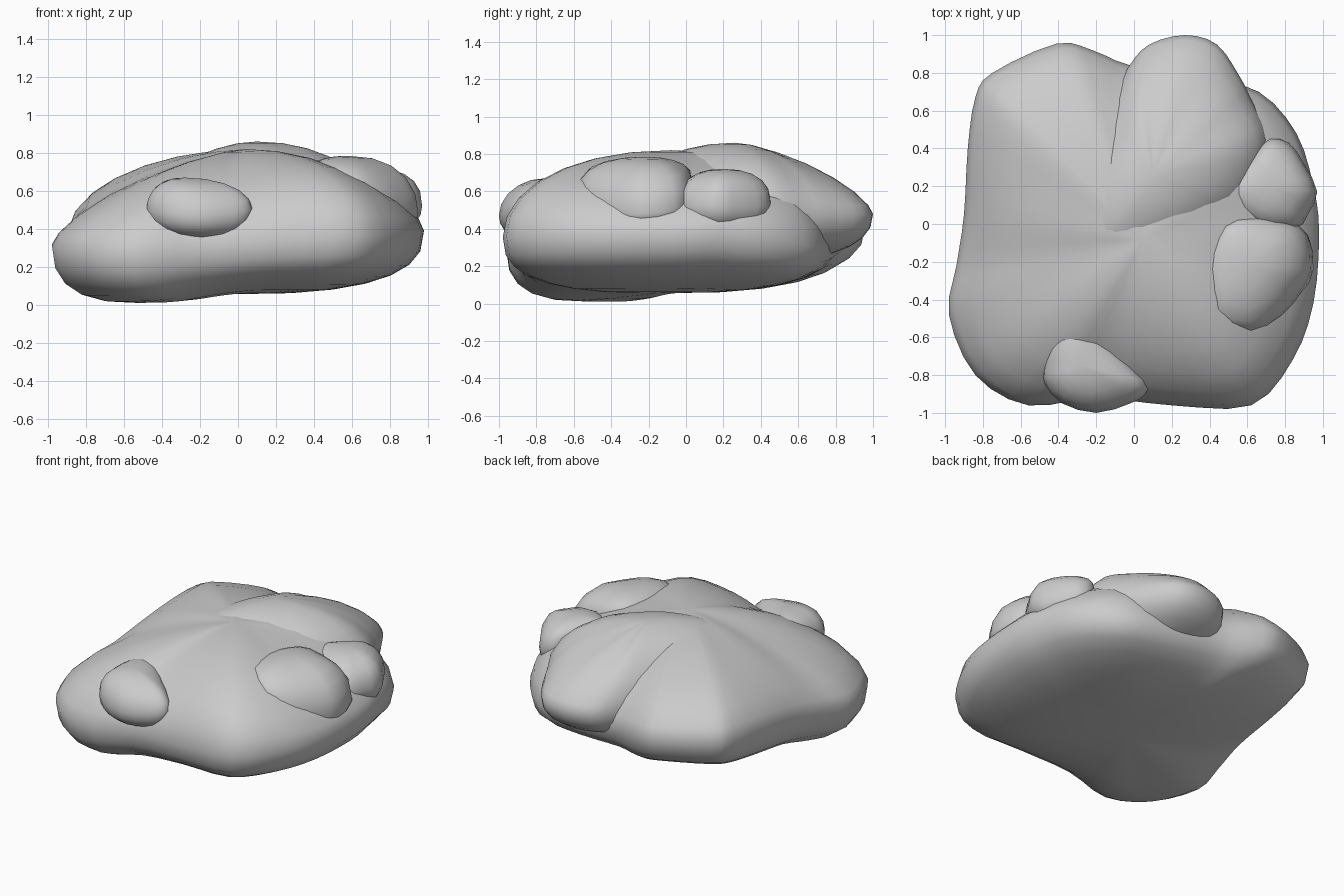
import bpy, bmesh, math
from mathutils import Vector


def smooth_loop(pts, n):
    """Closed Catmull-Rom loop through 5D points, n samples per span."""
    out, k = [], len(pts)
    for i in range(k):
        a, b, c, d = (Vector((*p, 0)[:5]) for p in (pts[(i + j) % k] for j in (-1, 0, 1, 2)))
        for s in range(n):
            t = s / n
            out.append(0.5 * (2 * b + (c - a) * t + (2 * a - 5 * b + 4 * c - d) * t * t
                              + (3 * b - a - 3 * c + d) * t ** 3))
    return out


def boulder(name, girdle, top, bottom, under=0.75, n=3, steps=7):
    """Lump from girdle points (x, y, z, top roundness, optional underside sag) to two poles."""
    bm = bmesh.new()
    loop = smooth_loop(girdle, n)
    rings = []
    for j in range(-steps + 1, steps):
        t = abs(j) / steps * math.pi / 2
        pole = Vector(top if j > 0 else bottom)
        ring = []
        for p in loop:
            e = p[3] if j > 0 else under
            sag = p[4] * math.sin(2 * t) if j < 0 else 0
            u, h = math.cos(t) ** e, math.sin(t) ** e
            ring.append(bm.verts.new((pole.x + (p[0] - pole.x) * u,
                                      pole.y + (p[1] - pole.y) * u,
                                      p[2] + (pole.z - p[2]) * h - sag)))
        rings.append(ring)
    m = len(loop)
    for lo, hi in zip(rings, rings[1:]):
        for i in range(m):
            k = (i + 1) % m
            bm.faces.new((lo[i], lo[k], hi[k], hi[i]))
    for ring, pole in ((rings[0], bottom), (rings[-1], top)):
        v = bm.verts.new(pole)
        for i in range(m):
            bm.faces.new((ring[i], ring[(i + 1) % m], v))
    bmesh.ops.recalc_face_normals(bm, faces=bm.faces)
    for f in bm.faces:
        f.smooth = True
    me = bpy.data.meshes.new(name)
    bm.to_mesh(me)
    bm.free()
    ob = bpy.data.objects.new(name, me)
    bpy.context.collection.objects.link(ob)
    return ob


# Main mass: front, right side and back left lobe
boulder("main_rock", [
    (-.98, -.48, .31, 1.4, .08), (-.84, -.80, .30, 1.3, .08), (-.56, -.96, .28, 1.2, .07),
    (-.20, -.92, .31, 1.2, .03), (.20, -.96, .34, 1.0), (.62, -.96, .36, .95),
    (.84, -.72, .37, 1.05), (.95, -.42, .38, 1.2), (.98, -.05, .39, 1.25),
    (.95, .20, .40, 1.25), (.86, .48, .35, 1.1), (.66, .70, .30, 1.0),
    (.35, .78, .32, 1.1), (-.02, .84, .38, 1.2), (-.22, .92, .42, 1.2),
    (-.41, .955, .43, 1.1, -.03), (-.75, .80, .44, 1.05, -.03), (-.84, .67, .44, 1.05, -.02),
    (-.88, .40, .43, 1.15), (-.90, .05, .38, 1.2, .02), (-.94, -.22, .34, 1.35, .06)],
    top=(.05, -.08, .82), bottom=(-.05, -.15, .055))

# Back right lobe
boulder("back_right_rock", [
    (-.03, .83, .46, 1.2), (.08, .95, .47, 1.4), (.27, 1.0, .48, 1.4),
    (.44, .95, .48, 1.4), (.56, .78, .48, 1.2), (.62, .66, .48, 1.1),
    (.71, .45, .50, 1.0), (.65, .18, .50, 1.0), (.50, 0, .50, 1.0),
    (.15, -.20, .50, .9), (-.30, -.34, .50, 1.0), (-.45, -.10, .50, 1.1),
    (-.36, .25, .48, 1.1), (-.16, .60, .46, 1.1)],
    top=(.10, .26, .86), bottom=(.15, .35, .22), under=.85)

# Small lumps on the surface
boulder("front_lump", [
    (-.48, -.77, .50, .9), (-.47, -.85, .50, .9), (-.38, -.95, .48, .9),
    (-.20, -1.0, .47, 1), (-.02, -.95, .48, 1), (.06, -.90, .50, 1),
    (.06, -.83, .52, 1), (-.10, -.68, .58, 1), (-.25, -.56, .62, .9),
    (-.35, -.54, .63, .9), (-.44, -.65, .58, .9)],
    top=(-.28, -.75, .67), bottom=(-.18, -.85, .35), under=.9, n=2, steps=5)

boulder("right_rear_lump", [
    (.50, .14, .66, .9), (.55, .25, .66, .9), (.65, .38, .62, .9),
    (.72, .45, .56, .9), (.82, .43, .52, .9), (.90, .32, .52, .8),
    (.97, .17, .52, .8), (.92, .05, .52, .9), (.85, -.03, .53, .9),
    (.66, 0, .62, .9)],
    top=(.70, .20, .72), bottom=(.80, .20, .39), under=.9, n=2, steps=5)

boulder("right_front_lump", [
    (.38, -.25, .71, .9), (.44, -.06, .71, .9), (.55, .03, .68, .9),
    (.80, .02, .56, .9), (.92, -.06, .50, .9), (.95, -.24, .48, .9),
    (.89, -.36, .48, .9), (.79, -.49, .50, .9), (.62, -.58, .60, .9),
    (.42, -.50, .68, .9)],
    top=(.58, -.22, .785), bottom=(.65, -.25, .38), under=.9, n=2, steps=5)
